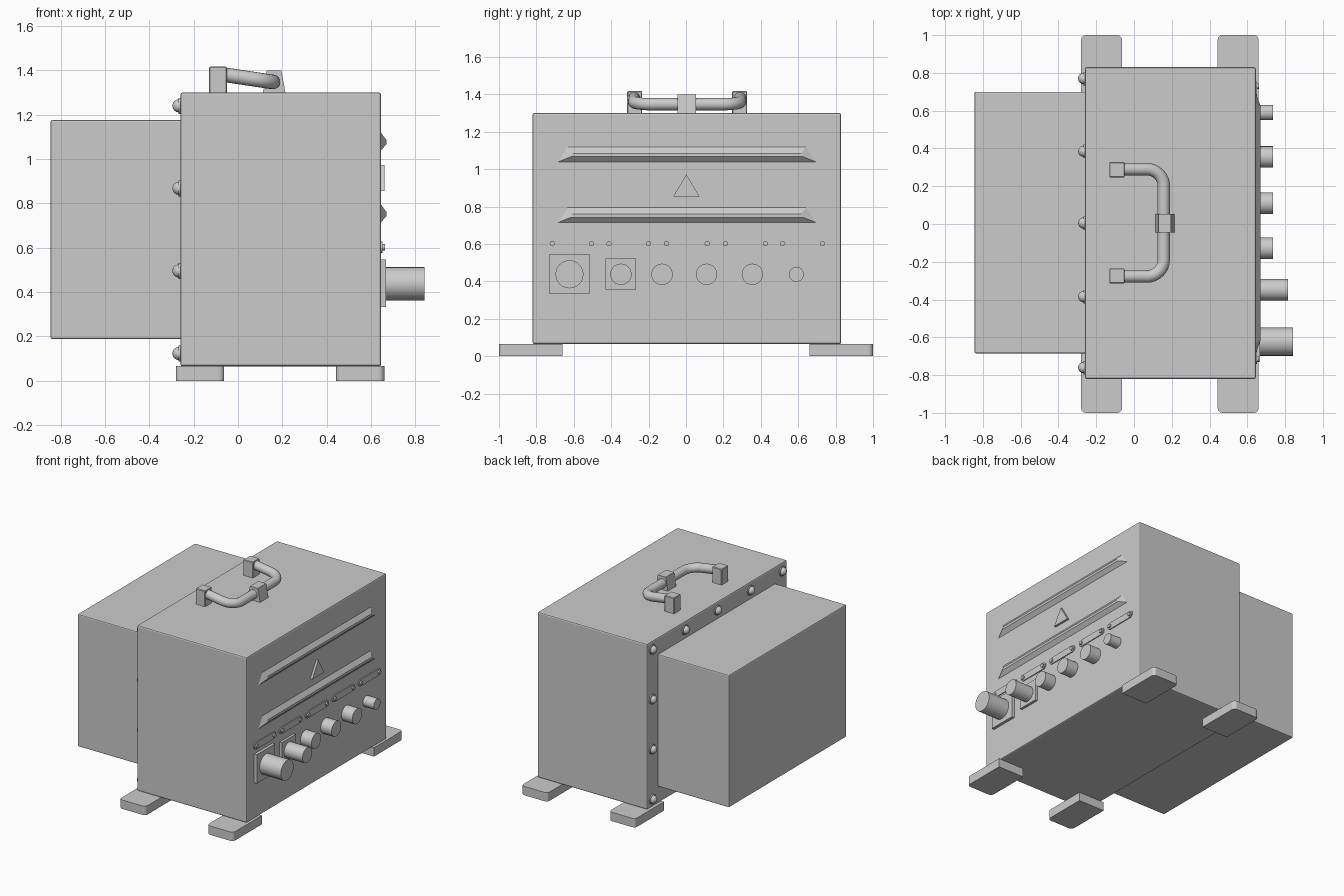
import bpy, bmesh, math
from mathutils import Matrix, Vector

if "Cube" in bpy.data.objects:
    bpy.data.objects.remove(bpy.data.objects["Cube"])

grey = bpy.data.materials.new("plain_grey")
grey.diffuse_color = (0.6, 0.6, 0.6, 1)
grey.use_nodes = True
grey.node_tree.nodes["Principled BSDF"].inputs["Base Color"].default_value = grey.diffuse_color


def finish(bm, name, smooth=False):
    bmesh.ops.recalc_face_normals(bm, faces=bm.faces)
    me = bpy.data.meshes.new(name)
    bm.to_mesh(me)
    bm.free()
    me.materials.append(grey)
    ob = bpy.data.objects.new(name, me)
    bpy.context.collection.objects.link(ob)
    if smooth:
        bpy.context.view_layer.objects.active = ob
        ob.select_set(True)
        bpy.ops.object.shade_smooth_by_angle(angle=math.radians(35))
        ob.select_set(False)
    return ob


def box(name, x, y, z, bevel=0.0, pick=None, segs=1):
    bm = bmesh.new()
    bmesh.ops.create_cube(bm, size=1)
    for v in bm.verts:
        v.co = [(a + b) / 2 + c * (b - a) for c, (a, b) in zip(v.co, (x, y, z))]
    if bevel:
        edges = [e for e in bm.edges if pick is None or pick(e)]
        bmesh.ops.bevel(bm, geom=edges, offset=bevel, segments=segs, profile=0.5, affect='EDGES')
    return finish(bm, name)


def prism_x(name, outline, x0, x1, smooth=False):
    """Extrude a (y, z) outline along x."""
    bm = bmesh.new()
    f = bm.faces.new([bm.verts.new((x0, y, z)) for y, z in outline])
    new = bmesh.ops.extrude_face_region(bm, geom=[f])["geom"]
    for v in new:
        if isinstance(v, bmesh.types.BMVert):
            v.co.x = x1
    return finish(bm, name, smooth)


def circle(y, z, r, n, a0=0.0, a1=2 * math.pi, closed=True):
    k = n if closed else n - 1
    return [(y + r * math.cos(a0 + (a1 - a0) * i / k), z + r * math.sin(a0 + (a1 - a0) * i / k))
            for i in range(n)]


FX = 0.645  # front panel plane

# Housing and rear cover
box("main_housing", (-0.26, FX), (-0.82, 0.83), (0.065, 1.30), 0.01, segs=2)
box("rear_cover", (-0.845, -0.25), (-0.685, 0.70), (0.188, 1.175), 0.008, segs=2)

# Feet, with the outer vertical corners rounded
for s in (-1, 1):
    for x in (-0.28, 0.443):
        box("foot", (x, x + 0.217), tuple(sorted((s * 0.66, s))), (0, 0.066), 0.025,
            lambda e: all(abs(v.co.y) > 0.9 for v in e.verts)
            and abs(e.verts[0].co.z - e.verts[1].co.z) > 0.01, 3)

# Domed bolts around the rear flange
def bolt(y, z):
    prism_x("bolt_washer", circle(y, z, 0.036, 16), -0.268, -0.255, True)
    bm = bmesh.new()
    bmesh.ops.create_uvsphere(bm, u_segments=16, v_segments=8, radius=0.03,
                              matrix=Matrix.Translation((-0.266, y, z)))
    finish(bm, "bolt_head", True)

ys = [-0.76, -0.385, 0.005, 0.385, 0.77]
zs = [0.123, 0.495, 0.868, 1.24]
for i, y in enumerate(ys):
    for j, z in enumerate(zs):
        if i in (0, 4) or j in (0, 3):
            bolt(y, z)

# Raised ribs on the front panel
for z in (1.079, 0.755):
    bm = bmesh.new()
    rings = [[(FX - 0.002, -0.69, -0.042), (FX - 0.002, 0.70, -0.042),
              (FX - 0.002, 0.645, 0.042), (FX - 0.002, -0.635, 0.042)],
             [(0.67, -0.615, -0.012), (0.67, 0.625, -0.012),
              (0.67, 0.615, 0.006), (0.67, -0.605, 0.006)]]
    lo, hi = [[bm.verts.new((x, y, z + dz)) for x, y, dz in r] for r in rings]
    bm.faces.new(lo)
    bm.faces.new(hi)
    for i in range(4):
        k = (i + 1) % 4
        bm.faces.new((lo[i], lo[k], hi[k], hi[i]))
    finish(bm, "panel_rib")

# Warning triangle
prism_x("warning_triangle", [(-0.068, 0.855), (0.072, 0.855), (0.002, 0.972)], FX - 0.002, 0.661)

# Rounded label plates with two screws each
for y0, y1 in ((-0.74, -0.48), (-0.437, -0.175), (-0.13, 0.138), (0.186, 0.45), (0.492, 0.755)):
    h = math.pi / 2
    pts = (circle(y1 - 0.025, 0.602, 0.025, 9, -h, h, False)
           + circle(y0 + 0.025, 0.602, 0.025, 9, h, 3 * h, False))
    prism_x("label_plate", pts, FX - 0.002, 0.652)
    for y in (y0 + 0.025, y1 - 0.025):
        prism_x("label_screw", circle(y, 0.602, 0.014, 12), 0.65, 0.662, True)

# Connector plates and round connectors
box("large_connector_plate", (0.64, 0.667), (-0.73, -0.515), (0.332, 0.547))
box("small_connector_plate", (0.64, 0.664), (-0.43, -0.267), (0.358, 0.522))
for y, r, x in ((-0.623, 0.075, 0.842), (-0.348, 0.057, 0.816), (-0.128, 0.057, 0.735),
                (0.11, 0.057, 0.735), (0.355, 0.057, 0.735), (0.59, 0.04, 0.735)):
    prism_x("connector", circle(y, 0.438, r, 24), 0.64, x, True)

# Handle mounts
for y in (-0.275, 0.287):
    box("handle_mount", (-0.13, -0.05), (y - 0.04, y + 0.04), (1.295, 1.417), 0.004)

# Handle tube: sloped U with rounded bends
def hz(x):
    return 1.38 - 0.15 * (x + 0.06)

R, bx, cy, hw = 0.09, 0.158, 0.006, 0.284
half = [(-0.08, hw)] + [(bx - R + R * math.sin(a), hw - R + R * math.cos(a))
                        for a in [math.pi / 2 * i / 8 for i in range(9)]]
path = half + [(x, -y) for x, y in reversed(half)]
up = Vector((0.15, 0, 1)).normalized()
pts = [Vector((x, y + cy, hz(x))) for x, y in path]
bm = bmesh.new()
rings = []
for i, p in enumerate(pts):
    t = (pts[min(i + 1, len(pts) - 1)] - pts[max(i - 1, 0)]).normalized()
    side = t.cross(up)
    rings.append([bm.verts.new(p + 0.033 * (c * side + s * up)) for c, s in circle(0, 0, 1, 16)])
for a, b in zip(rings, rings[1:]):
    for i in range(16):
        k = (i + 1) % 16
        bm.faces.new((a[i], a[k], b[k], b[i]))
bm.faces.new(rings[0])
bm.faces.new(rings[-1])
finish(bm, "handle_tube", True)

# Handle clip, leaning towards the front panel
clip = box("handle_clip", (0.112, 0.215), (-0.045, 0.053), (1.295, 1.40))
for v in clip.data.vertices:
    if v.co.z > 1.35:
        v.co.x = 0.13 if v.co.x < 0.15 else 0.195
